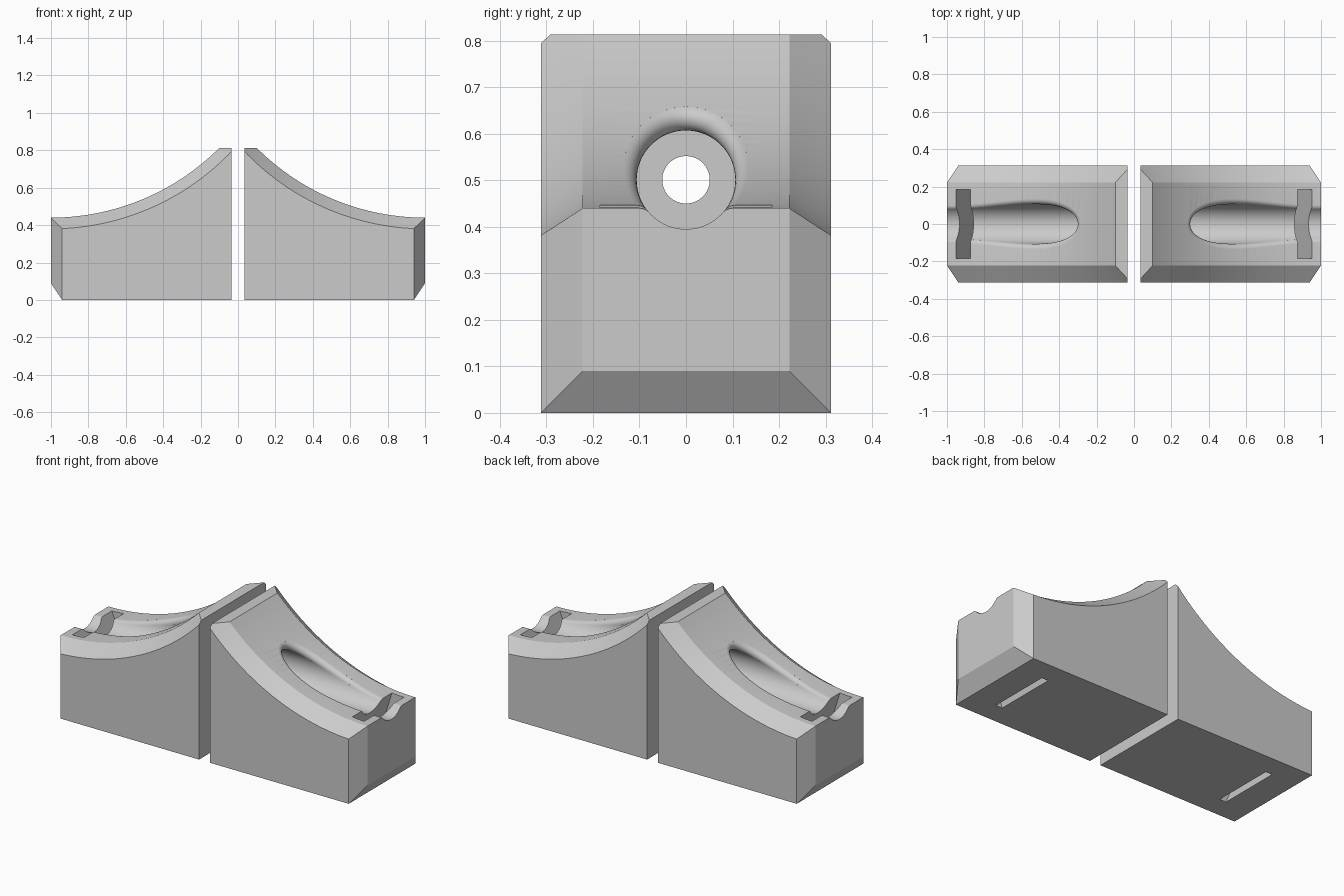
import bpy, bmesh, math
from mathutils import Vector, Matrix

if "Cube" in bpy.data.objects:
    bpy.data.objects.remove(bpy.data.objects["Cube"])

AXIS_X, AXIS_Z, R = 1.0, 1.712, 1.272   # axis of the concave top
BORE_Z, BORE_R, FILLET = 0.501, 0.106, 0.028
HALF_Y, FLAT_Y, CH_X, CH_Y = 0.312, 0.222, 0.06, 0.09
GAP, TOP = 0.035, 0.813

grey = bpy.data.materials.new("light_grey")
grey.diffuse_color = (0.6, 0.6, 0.6, 1)
grey.use_nodes = True
grey.node_tree.nodes["Principled BSDF"].inputs["Base Color"].default_value = grey.diffuse_color


def make(name, bm):
    bmesh.ops.recalc_face_normals(bm, faces=bm.faces)
    me = bpy.data.meshes.new(name)
    bm.to_mesh(me)
    bm.free()
    me.materials.append(grey)
    ob = bpy.data.objects.new(name, me)
    bpy.context.collection.objects.link(ob)
    return ob


def loft(sections):
    """Join equal closed sections into a capped solid."""
    bm = bmesh.new()
    rows = [[bm.verts.new(p) for p in s] for s in sections]
    n = len(rows[0])
    for a, b in zip(rows, rows[1:]):
        for i in range(n):
            j = (i + 1) % n
            bm.faces.new((a[i], a[j], b[j], b[i]))
    bm.faces.new(rows[0])
    bm.faces.new(rows[-1])
    return bm


def slice_off(bm, co, no):
    """Remove everything on the normal side of a plane and close the cut."""
    cut = bmesh.ops.bisect_plane(bm, geom=bm.verts[:] + bm.edges[:] + bm.faces[:],
                                 plane_co=co, plane_no=no, dist=1e-6, clear_outer=True)
    edges = [e for e in cut["geom_cut"] if isinstance(e, bmesh.types.BMEdge)]
    bmesh.ops.holes_fill(bm, edges=edges, sides=0)


def cylinder(name, radius, x0, x1):
    ring = [(radius * math.sin(i * math.tau / 64), BORE_Z + radius * math.cos(i * math.tau / 64))
            for i in range(64)]
    return make(name, loft([[(x, y, z) for y, z in ring] for x in (x0, x1)]))


# Block with concave top and chamfered long edges
sections = []
for i in range(41):
    a = -0.1 + 1.05 * i / 40
    s, c = math.sin(a), math.cos(a)
    ro = R + CH_X
    xi, zi, xo, zo = AXIS_X - R * s, AXIS_Z - R * c, AXIS_X - ro * s, AXIS_Z - ro * c
    sections.append([(xo, -HALF_Y, 0), (xo, -HALF_Y, zo), (xi, -FLAT_Y, zi),
                     (xi, FLAT_Y, zi), (xo, HALF_Y, zo), (xo, HALF_Y, 0)])
bm = loft(sections)
bmesh.ops.recalc_face_normals(bm, faces=bm.faces)
slice_off(bm, (GAP, 0, 0), (-1, 0, 0))
slice_off(bm, (0, 0, TOP), (0, 0, 1))
slice_off(bm, (1, 0, 0), (1, 0, 0))
for side in (-1, 1):
    slice_off(bm, (1, side * FLAT_Y, 0), (CH_Y, side * CH_X, 0))
slice_off(bm, (1, 0, CH_Y), (CH_Y, 0, -CH_X))
bmesh.ops.remove_doubles(bm, verts=bm.verts, dist=1e-5)
bmesh.ops.dissolve_limit(bm, angle_limit=0.005, verts=bm.verts, edges=bm.edges)
right = make("right_block", bm)

# Bore, narrow through hole and slanted strap slot
cutters = [cylinder("bore_cutter", BORE_R, 0.2, 1.15),
           cylinder("hole_cutter", 0.051, -0.02, 0.25)]

# Rounded lip where the bore breaks through the concave top
a, ro, pad = BORE_R + FILLET, R + FILLET, 0.006
limit = math.acos((AXIS_Z - ro - BORE_Z) / a)
lip = []
for i in range(61):
    th = limit * math.sin(math.pi * (i / 60 - 0.5))
    y, z = a * math.sin(th), BORE_Z + a * math.cos(th)
    x = AXIS_X - math.sqrt(max(0, ro ** 2 - (AXIS_Z - z) ** 2))
    c = Vector((x, y, z))
    d1 = Vector((0, -math.sin(th), -math.cos(th)))
    d2 = Vector((AXIS_X - x, 0, AXIS_Z - z)).normalized()
    ang = d1.angle(d2)
    arc = [(d1 * math.sin((1 - k / 8) * ang) + d2 * math.sin(k / 8 * ang)) / math.sin(ang)
           for k in range(9)]
    lip.append([c + d1 * (FILLET + pad)] + [c + d * FILLET for d in arc]
               + [c + d2 * (FILLET + pad), c + (d1 + d2) * (FILLET + pad) / (1 + d1.dot(d2))])
beyond = Vector((0.1, 0, 0))
lip = [[p + beyond for p in lip[0]]] + lip + [[p + beyond for p in lip[-1]]]
cutters.append(make("lip_cutter", loft(lip)))

slot = [(0.719, -0.05), (0.757, -0.05), (0.975, 0.5), (0.891, 0.5)]
cutters.append(make("slot_cutter", loft([[(x, y, z) for x, z in slot] for y in (-0.185, 0.185)])))

bpy.context.view_layer.objects.active = right
for cutter in cutters:
    mod = right.modifiers.new(cutter.name, "BOOLEAN")
    mod.operation, mod.solver, mod.object = "DIFFERENCE", "EXACT", cutter
    bpy.ops.object.modifier_apply(modifier=mod.name)
for cutter in cutters:
    bpy.data.objects.remove(cutter)

# Mirrored left half
mesh = right.data.copy()
mesh.transform(Matrix.Scale(-1, 4, (1, 0, 0)))
mesh.flip_normals()
left = bpy.data.objects.new("left_block", mesh)
bpy.context.collection.objects.link(left)

for ob in (right, left):
    bpy.ops.object.select_all(action="DESELECT")
    ob.select_set(True)
    bpy.context.view_layer.objects.active = ob
    bpy.ops.object.shade_smooth_by_angle(angle=math.radians(28))
